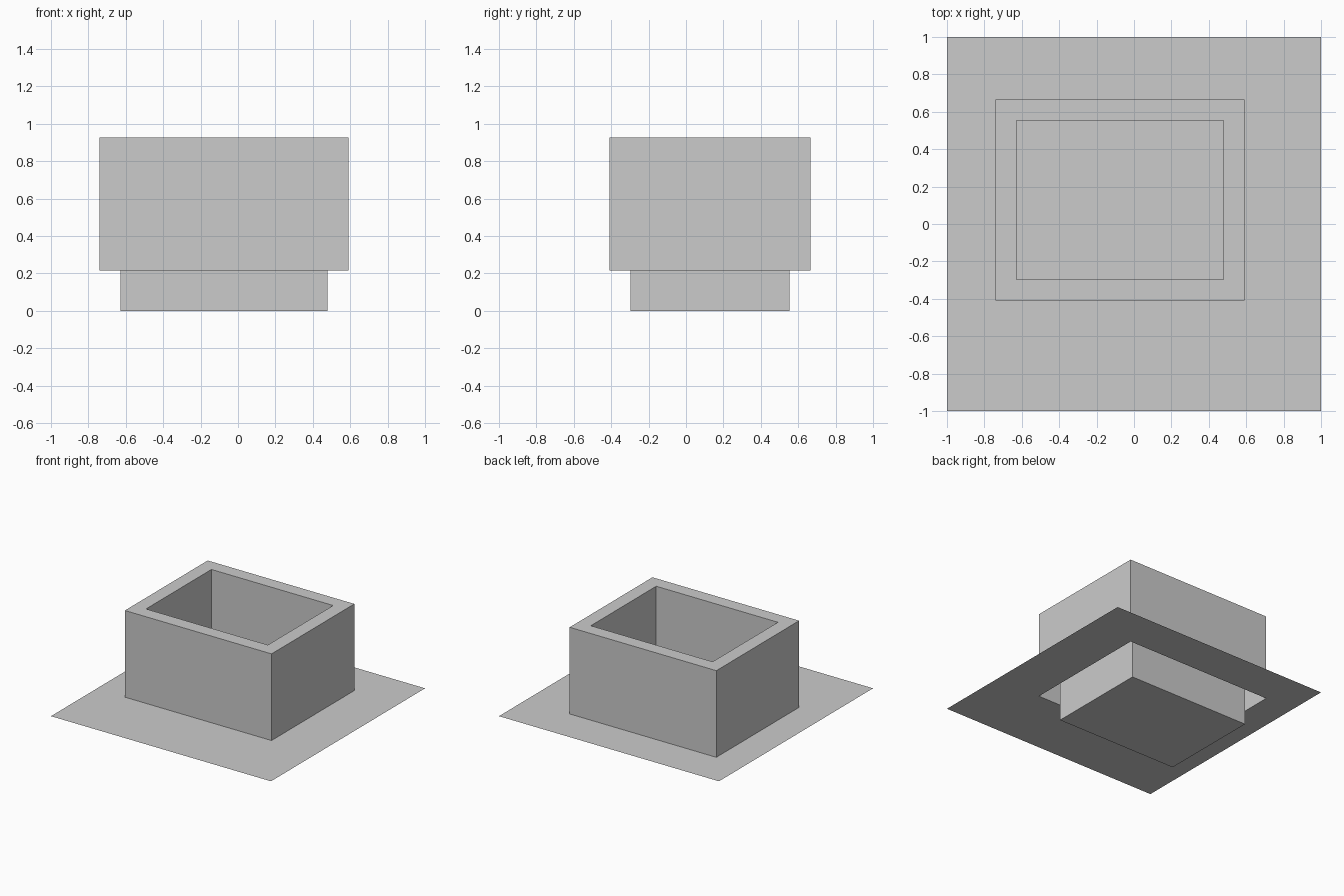
import bpy
import bmesh

cube = bpy.data.objects.get("Cube")
if cube:
    bpy.data.objects.remove(cube, do_unlink=True)

# One plain grey for everything
GREY = (0.6, 0.6, 0.6, 1.0)
grey = bpy.data.materials.new("plain_grey")
grey.use_nodes = True
grey.diffuse_color = GREY
grey.node_tree.nodes["Principled BSDF"].inputs["Base Color"].default_value = GREY

BASIN_CENTRE = (-0.075, 0.128)
OUTER = (1.333, 1.075)
WALL = 0.113
INNER = tuple(side - 2 * WALL for side in OUTER)
FLANGE_Z, RIM_Z = 0.216, 0.928


def rectangle(bm, centre, size, z):
    """Add a loop of four corners, counter-clockwise from above."""
    corners = ((-1, -1), (1, -1), (1, 1), (-1, 1))
    return [bm.verts.new((centre[0] + sx * size[0] / 2,
                          centre[1] + sy * size[1] / 2, z)) for sx, sy in corners]


def bridge(bm, lower, upper):
    """Join two loops with a band of four quads."""
    for i in range(4):
        j = (i + 1) % 4
        bm.faces.new((lower[i], lower[j], upper[j], upper[i]))


def sheet_object(name, loops, capped=False):
    """Make an open sheet running through rectangular loops."""
    bm = bmesh.new()
    rings = [rectangle(bm, *loop) for loop in loops]
    for lower, upper in zip(rings, rings[1:]):
        bridge(bm, lower, upper)
    if capped:
        bm.faces.new(rings[-1])
    mesh = bpy.data.meshes.new(name)
    bm.to_mesh(mesh)
    bm.free()
    mesh.materials.append(grey)
    obj = bpy.data.objects.new(name, mesh)
    bpy.context.collection.objects.link(obj)
    return obj


# Flat surrounding sheet with an opening under the hollow wall
sheet_object("flange", [((0, 0), (2, 2), FLANGE_Z),
                        (BASIN_CENTRE, OUTER, FLANGE_Z)])

# Outer wall, flat rim, inner wall and sunken floor
sheet_object("basin", [(BASIN_CENTRE, OUTER, FLANGE_Z),
                       (BASIN_CENTRE, OUTER, RIM_Z),
                       (BASIN_CENTRE, INNER, RIM_Z),
                       (BASIN_CENTRE, INNER, 0)], capped=True)
